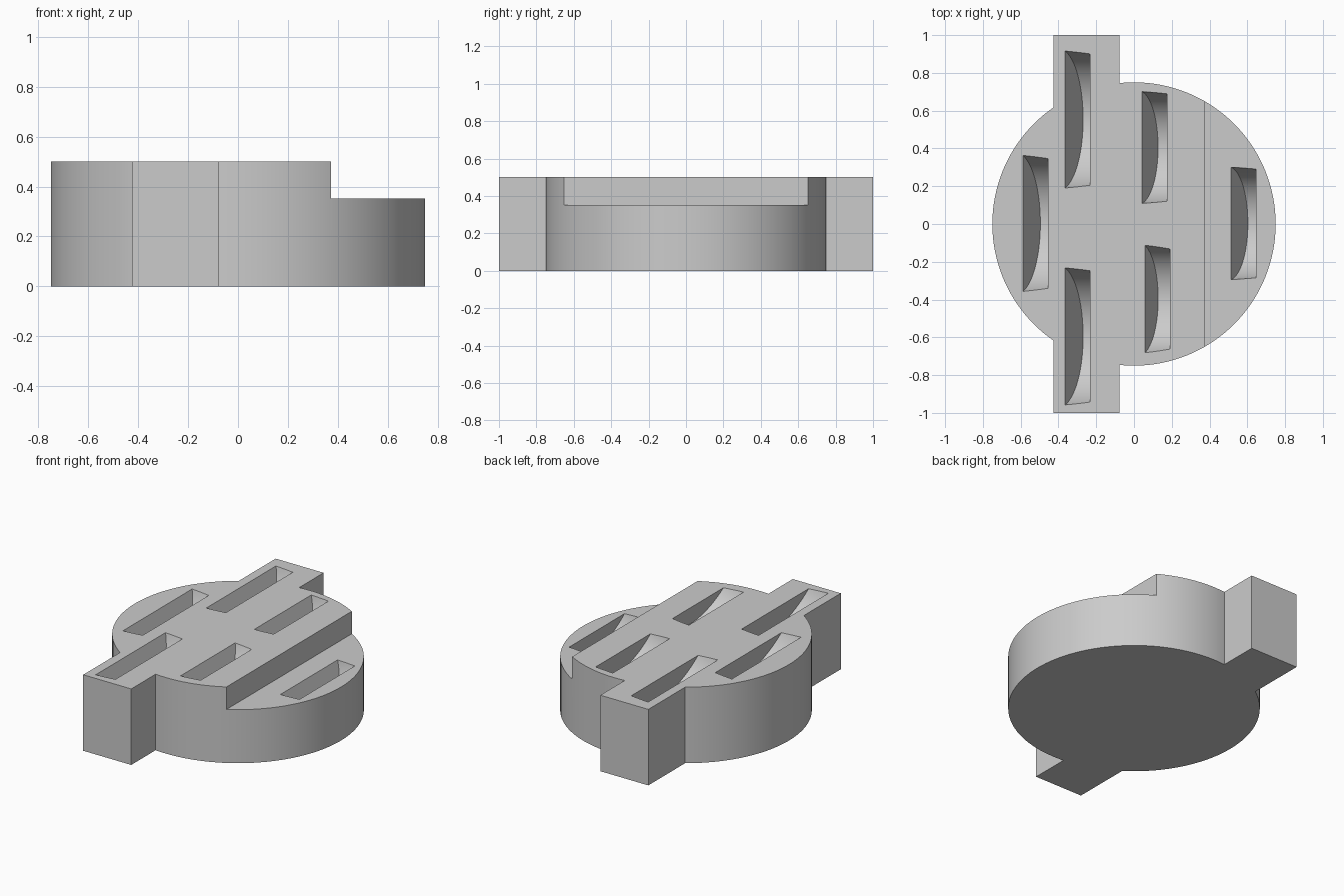
import bpy, bmesh, math
from mathutils import Matrix, Vector

cube = bpy.data.objects.get("Cube")
if cube:
    bpy.data.objects.remove(cube)

TOP, STEP, STEP_X, RADIUS = 0.5, 0.352, 0.372, 0.75
TILT = math.radians(20)

grey = bpy.data.materials.new("plain grey")
grey.use_nodes = True
COLOUR = (0.6, 0.6, 0.6, 1)
grey.diffuse_color = COLOUR
grey.node_tree.nodes["Principled BSDF"].inputs["Base Color"].default_value = COLOUR


def make(name, bm, helper=False):
    mesh = bpy.data.meshes.new(name)
    bm.to_mesh(mesh)
    bm.free()
    obj = bpy.data.objects.new(name, mesh)
    bpy.context.collection.objects.link(obj)
    mesh.materials.append(grey)
    if helper:
        obj.hide_render = True
        obj.hide_set(True)
    return obj


def cylinder(name, radius, depth, matrix, helper=False):
    bm = bmesh.new()
    bmesh.ops.create_cone(bm, cap_ends=True, segments=128, radius1=radius,
                          radius2=radius, depth=depth, matrix=matrix)
    return make(name, bm, helper)


def box(name, low, high, helper=False):
    low, high = Vector(low), Vector(high)
    bm = bmesh.new()
    bmesh.ops.create_cube(bm, size=1, matrix=Matrix.Translation((low + high) / 2)
                          @ Matrix.Diagonal((*(high - low), 1)))
    return make(name, bm, helper)


def combine(target, tool, operation):
    mod = target.modifiers.new(tool.name, 'BOOLEAN')
    mod.operation, mod.solver, mod.object = operation, 'EXACT', tool


# Round body, crossbar with two end tabs, and the lowered step
holder = cylinder("coin_holder", RADIUS, TOP, Matrix.Translation((0, 0, TOP / 2)))
combine(holder, box("tab_bar", (-0.426, -1, 0), (-0.077, 1, TOP), True), 'UNION')
combine(holder, box("step_cutter", (STEP_X, -1, STEP), (1, 1, 1), True), 'DIFFERENCE')

# Tilted disc slots: left edge x, centre y, surface z, disc radius, sunk depth along the slope
slots = [
    (-0.588, 0.003, TOP, 0.375, 0.27),
    (-0.365, 0.553, TOP, 0.375, 0.28),
    (-0.365, -0.595, TOP, 0.375, 0.28),
    (0.042, 0.405, TOP, 0.3, 0.25),
    (0.058, -0.397, TOP, 0.3, 0.205),
    (0.514, 0.003, STEP, 0.3, 0.26),
]
THICK = 0.125
normal = Vector((math.cos(TILT), 0, math.sin(TILT)))
slope = Vector((math.sin(TILT), 0, -math.cos(TILT)))
for i, (x, y, z, radius, sunk) in enumerate(slots):
    centre = Vector((x, y, z)) + slope * (sunk - radius) + normal * THICK / 2
    turn = normal.to_track_quat('Z', 'Y').to_matrix().to_4x4()
    disc = cylinder(f"slot_cutter_{i + 1}", radius, THICK,
                    Matrix.Translation(centre) @ turn, True)
    combine(holder, disc, 'DIFFERENCE')

# Bake the cuts and smooth the round walls
bpy.context.view_layer.objects.active = holder
holder.select_set(True)
for mod in list(holder.modifiers):
    bpy.ops.object.modifier_apply(modifier=mod.name)
for obj in [o for o in bpy.data.objects if o.name.endswith("_cutter") or o.name == "tab_bar"
            or o.name.startswith("slot_cutter")]:
    bpy.data.objects.remove(obj)
bpy.ops.object.shade_smooth_by_angle(angle=math.radians(30))
